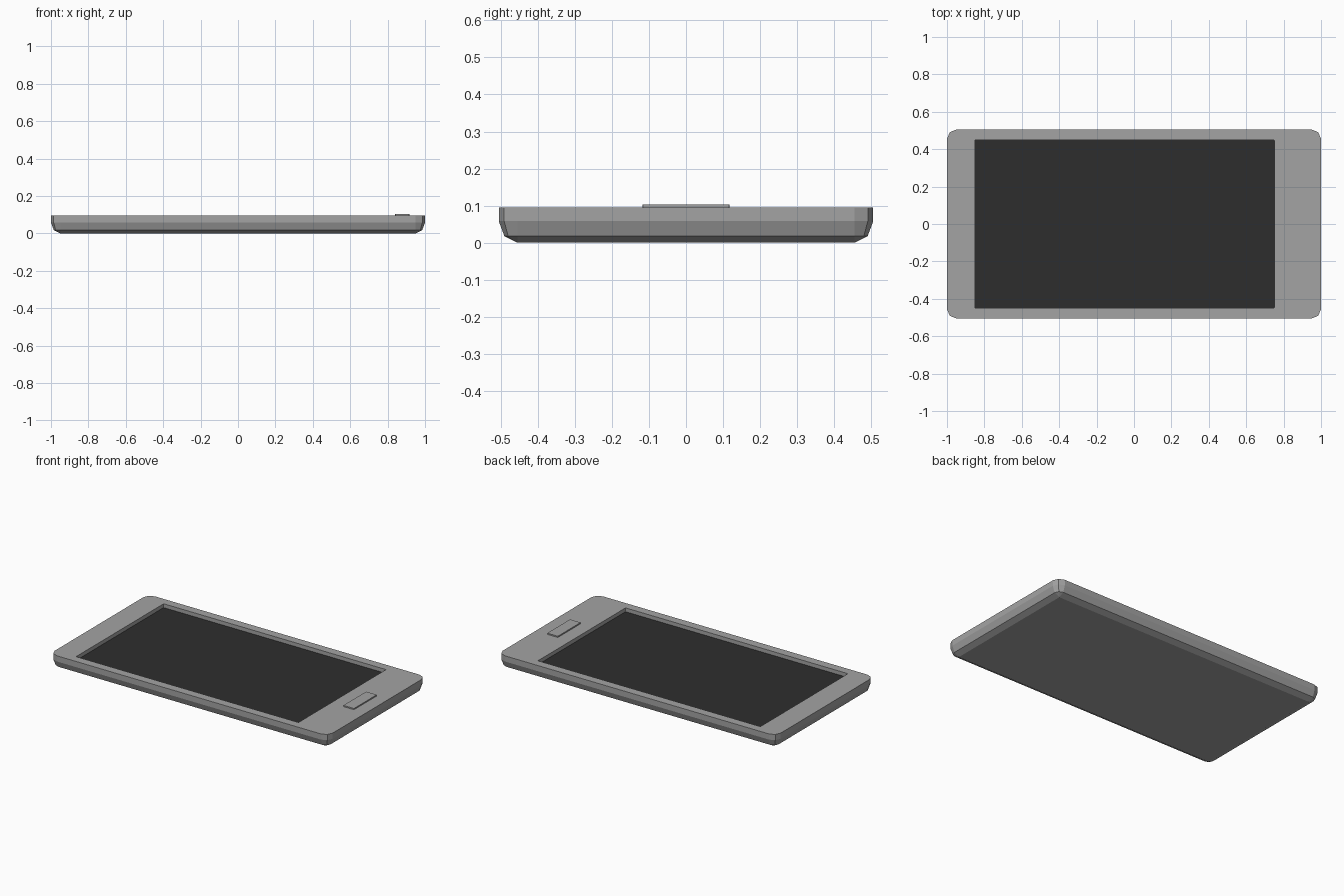
import bpy, bmesh, math

if "Cube" in bpy.data.objects:
    bpy.data.objects.remove(bpy.data.objects["Cube"])


def material(name, c):
    m = bpy.data.materials.new(name)
    m.diffuse_color = (c, c, c, 1)
    m.use_nodes = True
    m.node_tree.nodes["Principled BSDF"].inputs["Base Color"].default_value = m.diffuse_color
    return m


shell = material("grey shell", 0.37)
glass = material("dark glass", 0.027)


def outline(x0, x1, y0, y1, r, z):
    """Rounded rectangle, three points per corner."""
    pts = []
    for cx, cy, a in ((x1 - r, y1 - r, 0), (x0 + r, y1 - r, 90),
                      (x0 + r, y0 + r, 180), (x1 - r, y0 + r, 270)):
        for d in (0, 45, 90):
            t = math.radians(a + d)
            pts.append((cx + r * math.cos(t), cy + r * math.sin(t), z))
    return pts


def loft(name, rings, mats, end_mat=0):
    """Skin stacked outlines and cap both ends; the last cap takes end_mat."""
    bm = bmesh.new()
    loops = [[bm.verts.new(p) for p in ring] for ring in rings]
    for a, b in zip(loops, loops[1:]):
        n = len(a)
        for i in range(n):
            j = (i + 1) % n
            bm.faces.new((a[i], a[j], b[j], b[i]))
    bm.faces.new(loops[0][::-1])
    bm.faces.new(loops[-1]).material_index = end_mat
    bmesh.ops.remove_doubles(bm, verts=bm.verts, dist=0.0001)
    bmesh.ops.recalc_face_normals(bm, faces=bm.faces)
    me = bpy.data.meshes.new(name)
    bm.to_mesh(me)
    bm.free()
    for m in mats:
        me.materials.append(m)
    ob = bpy.data.objects.new(name, me)
    bpy.context.collection.objects.link(ob)
    return ob


def body_ring(inset, r, z):
    return outline(-1 + inset, 1 - inset, -0.505 + inset, 0.505 - inset, r, z)


# Body: chamfered underside, straight rim, recessed screen floor
screen = (-0.85, 0.75, -0.45, 0.45, 0.003)
loft("device_body", [
    body_ring(0.05, 0.0, 0.0),
    body_ring(0.015, 0.035, 0.018),
    body_ring(0.0, 0.05, 0.058),
    body_ring(0.0, 0.05, 0.095),
    outline(*screen, 0.095),
    outline(*screen, 0.07),
], [shell, glass], end_mat=1)

# Raised button on the right-hand margin
loft("home_button", [
    outline(0.84, 0.916, -0.117, 0.117, 0.003, 0.09),
    outline(0.84, 0.916, -0.117, 0.117, 0.003, 0.103),
], [shell])
